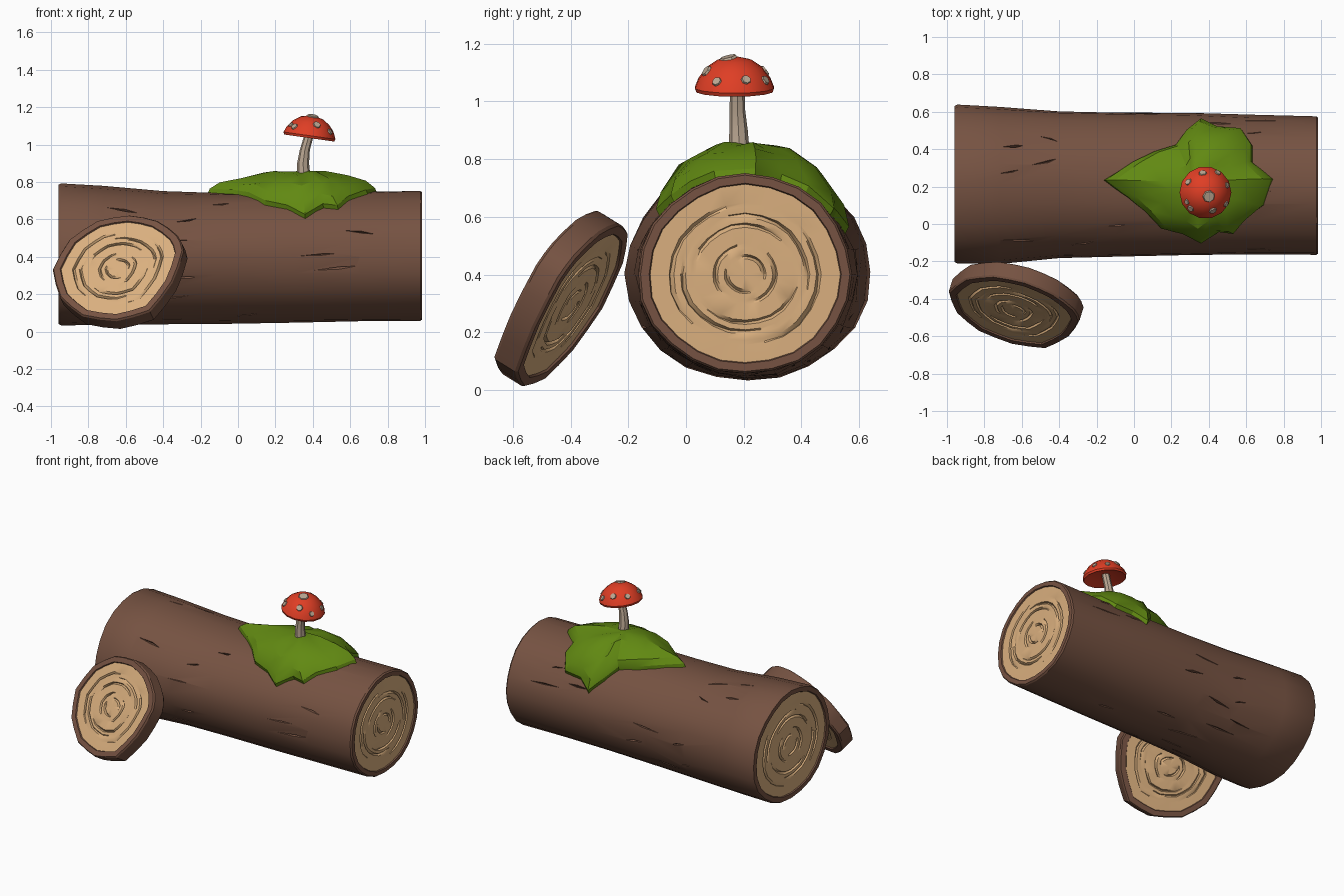
import bpy, bmesh, math, random
from mathutils import Vector, Matrix

random.seed(4)
if "Cube" in bpy.data.objects:
    bpy.data.objects.remove(bpy.data.objects["Cube"])


def material(name, rgb):
    m = bpy.data.materials.new(name)
    m.use_nodes = True
    m.diffuse_color = (*rgb, 1)
    m.node_tree.nodes["Principled BSDF"].inputs["Base Color"].default_value = (*rgb, 1)
    return m


bark = material("bark brown", (0.18, 0.085, 0.054))
wood = material("cut wood tan", (0.70, 0.43, 0.21))
moss = material("moss green", (0.12, 0.25, 0.006))
red = material("cap red", (0.74, 0.048, 0.018))
cream = material("stem cream", (0.50, 0.39, 0.29))


def finish(bm, name, mats, angle=30):
    bmesh.ops.recalc_face_normals(bm, faces=bm.faces)
    me = bpy.data.meshes.new(name)
    bm.to_mesh(me)
    bm.free()
    ob = bpy.data.objects.new(name, me)
    bpy.context.collection.objects.link(ob)
    for m in mats:
        me.materials.append(m)
    smooth(ob, angle)
    return ob


def smooth(ob, angle):
    bpy.ops.object.select_all(action="DESELECT")
    ob.select_set(True)
    bpy.context.view_layer.objects.active = ob
    bpy.ops.object.shade_smooth_by_angle(angle=math.radians(angle))


def loft(bm, rings, close_end=True, is_wood=lambda band: False):
    """Skin a list of point rings; is_wood picks the second material by band."""
    rows = [[bm.verts.new(p) for p in ring] for ring in rings]
    n = len(rows[0])
    for band, (a, b) in enumerate(zip(rows, rows[1:])):
        for i in range(n):
            j = (i + 1) % n
            f = bm.faces.new((a[i], a[j], b[j], b[i]))
            f.material_index = int(is_wood(band))
    caps = [rows[0], rows[-1]] if close_end else [rows[0]]
    for row in caps:
        bm.faces.new(row).material_index = int(is_wood(0))


# Cut face: growth rings are shallow broken grooves, (scale, depth, phase) rows
SEG = 24
GROOVES = (0.2, 0.32, 0.55, 0.66, 0.78)


def cut_rows(edge):
    rows = [(0.03, 0.008, None)]
    for k, g in enumerate(GROOVES):
        rows += [(edge * (g - 0.03), 0.008, None), (edge * g, 0.022, k),
                 (edge * (g + 0.02), 0.008, None)]
    return rows + [(edge, 0.008, None), (edge + 0.01, 0, None), (0.98, 0, None)]


def groove(row, i):
    scale, depth, k = row
    a = math.tau * i / SEG
    if k is not None:
        broken = min(1, max(0, 0.6 + math.sin(2 * a + 2.1 * k)))
        depth = 0.008 + (depth - 0.008) * broken
        scale *= 1 + 0.02 * math.sin(3 * a + k)
    return scale, depth


def timber(name, place, stations, lo, hi, edge):
    """place(t, i, scale) gives a point; the ends get carved cut faces."""
    rows = cut_rows(edge)
    rings = [[place(lo + groove(r, i)[1], i, groove(r, i)[0]) for i in range(SEG)] for r in rows]
    rings += [[place(t, i, 1) for i in range(SEG)] for t in stations]
    rings += [[place(hi - groove(r, i)[1], i, groove(r, i)[0]) for i in range(SEG)]
              for r in reversed(rows)]
    bm = bmesh.new()
    w, last = len(rows) - 3, len(rings) - 2
    loft(bm, rings, True, lambda b: b < w or b > last - w)
    return finish(bm, name, [bark, wood])


# Fallen log: x, centre y, centre z, half width, half height
LOG = [(-0.96, 0.215, 0.41, 0.425, 0.38), (-0.72, 0.21, 0.405, 0.42, 0.372),
       (-0.4, 0.215, 0.397, 0.392, 0.356), (-0.1, 0.212, 0.396, 0.385, 0.35),
       (0.3, 0.21, 0.398, 0.38, 0.347), (0.65, 0.207, 0.4, 0.373, 0.346),
       (0.985, 0.205, 0.402, 0.37, 0.347)]


def log_at(x):
    for a, b in zip(LOG, LOG[1:]):
        if x <= b[0] or b is LOG[-1]:
            t = min(1, max(0, (x - a[0]) / (b[0] - a[0])))
            return [p + (q - p) * t for p, q in zip(a[1:], b[1:])]


def log_point(x, angle, scale=1.0):
    cy, cz, ry, rz = log_at(x)
    s = scale * (1 + 0.008 * math.sin(3 * angle + 4 * x) + 0.007 * math.sin(7 * angle + 2 * x))
    return Vector((x, cy + ry * s * math.cos(angle), cz + rz * s * math.sin(angle)))


log = timber("log", lambda t, i, s: log_point(t, math.tau * i / SEG, s),
             [-0.945] + [s[0] for s in LOG[1:-1]] + [0.975], -0.96, 0.985, 0.89)

# Bark cracks: long thin spindles cut out of the log
bm = bmesh.new()
for k in range(34):
    a = math.tau * (k * 0.382 % 1)
    x = random.uniform(-0.72, 0.78)
    half = random.uniform(0.05, 0.15)
    wide = random.uniform(0.012, 0.026)
    skew = random.uniform(-0.06, 0.06)
    tips = [bm.verts.new(log_point(x + e * half, a + e * skew, 1.004)) for e in (-1, 1)]
    mid = [bm.verts.new(log_point(x + 0.02, a + da, s)) for da, s in
           ((wide, 1.01), (0, 1.05), (-wide, 1.01), (-wide * 0.6, 0.95))]
    for i in range(4):
        for tip in tips:
            bm.faces.new((tip, mid[i], mid[(i + 1) % 4]))
cutter = finish(bm, "crack_cutter", [bark])
cutter.hide_render = True
mod = log.modifiers.new("cracks", "BOOLEAN")
mod.object = cutter
mod.operation = "DIFFERENCE"
mod.solver = "EXACT"
bpy.context.view_layer.objects.active = log
bpy.ops.object.modifier_apply(modifier="cracks")
bpy.data.objects.remove(cutter)
smooth(log, 30)

# Cut slice leaning on the log: outline is (x, z) on the tilted plane
SLICE = [(-0.28, 0.41), (-0.31, 0.49), (-0.42, 0.57), (-0.57, 0.6), (-0.74, 0.57),
         (-0.89, 0.47), (-0.98, 0.31), (-0.94, 0.16), (-0.82, 0.06), (-0.64, 0.035),
         (-0.46, 0.085), (-0.34, 0.24)]
normal = Vector((-0.25, -0.82, 0.51)).normalized()
centre = Vector((-0.635, -0.43, 0.315))


def slice_point(t, i, scale):
    a, b = SLICE[i // 2], SLICE[(i // 2 + 1) % len(SLICE)]
    bulge = 0.5 * (i % 2)
    dx = a[0] + (b[0] - a[0]) * bulge - centre.x
    dz = a[1] + (b[1] - a[1]) * bulge - centre.z
    dy = -(normal.x * dx + normal.z * dz) / normal.y
    return centre + Vector((dx, dy, dz)) * scale * (1 + 0.03 * bulge) + normal * t


timber("leaning_slice", slice_point, [-0.04, 0.04], -0.05, 0.05, 0.87)

# Moss patch draped over the log
MOSS = [(-0.17, 0.235), (-0.02, 0.33), (0.1, 0.385), (0.22, 0.42), (0.28, 0.5), (0.36, 0.56),
        (0.45, 0.52), (0.58, 0.51), (0.64, 0.42), (0.64, 0.33), (0.75, 0.24), (0.7, 0.1),
        (0.6, 0.02), (0.54, -0.05), (0.46, -0.04), (0.36, -0.1), (0.26, -0.05),
        (0.14, -0.02), (0.05, 0.07), (-0.04, 0.14)]


def drape(x, y, lift):
    cy, cz, ry, rz = log_at(x)
    a = math.acos(max(-1, min(1, (y - cy) / ry)))
    return log_point(x, a) + Vector((0, math.cos(a), math.sin(a))) * lift


rings = []
for s, lift in ((0.08, 0.115), (0.35, 0.108), (0.62, 0.085), (0.85, 0.055), (0.96, 0.022), (1, -0.02)):
    rings.append([drape(0.31 + (x - 0.31) * s, 0.22 + (y - 0.22) * s,
                        lift + random.uniform(-0.01, 0.01) * (0.3 < s < 0.9)) for x, y in MOSS])
bm = bmesh.new()
loft(bm, rings, False)
finish(bm, "moss_patch", [moss], 28)


def circle(n, r, z, m):
    return [m @ Vector((r * math.cos(math.tau * i / n), r * math.sin(math.tau * i / n), z))
            for i in range(n)]


# Mushroom stem, bent toward the cap
bm = bmesh.new()
loft(bm, [circle(8, r, 0, Matrix.Translation(p)) for p, r in (
    ((0.352, 0.185, 0.82), 0.036), ((0.348, 0.182, 0.9), 0.032), ((0.357, 0.178, 0.97), 0.027),
    ((0.385, 0.178, 1.07), 0.025))])
finish(bm, "mushroom_stem", [cream])

# Mushroom cap with a hollow underside
tilt = Matrix.Translation((0.382, 0.168, 1.048)) @ Matrix.Rotation(math.radians(8), 4, "Y")
CAP = [(0.02, 0.106), (0.06, 0.096), (0.098, 0.07), (0.128, 0.03), (0.14, 0.0),
       (0.135, -0.013), (0.09, 0.004), (0.03, 0.012)]
bm = bmesh.new()
loft(bm, [circle(14, r, z, tilt) for r, z in CAP])
finish(bm, "mushroom_cap", [red], 35)

# Pale spots: thin plates lying on the cap, (heading, radius, size)
bm = bmesh.new()
for heading, r, size in ((-80, 0.022, 0.034), (150, 0.115, 0.02), (102, 0.108, 0.022),
                         (-72, 0.103, 0.022), (20, 0.118, 0.018), (-135, 0.122, 0.02),
                         (-30, 0.123, 0.018), (205, 0.118, 0.016), (60, 0.124, 0.018)):
    for (r0, z0), (r1, z1) in zip(CAP, CAP[1:]):
        if r0 <= r <= r1:
            z = z0 + (z1 - z0) * (r - r0) / (r1 - r0)
            slope = math.atan2(z0 - z1, r1 - r0)
            break
    m = tilt @ Matrix.Rotation(math.radians(heading), 4, "Z") @ Matrix.Translation((r, 0, z)) \
        @ Matrix.Rotation(slope, 4, "Y")
    loft(bm, [circle(7, size, -0.004, m), circle(7, size * 0.85, 0.004, m)])
finish(bm, "cap_spots", [cream])
